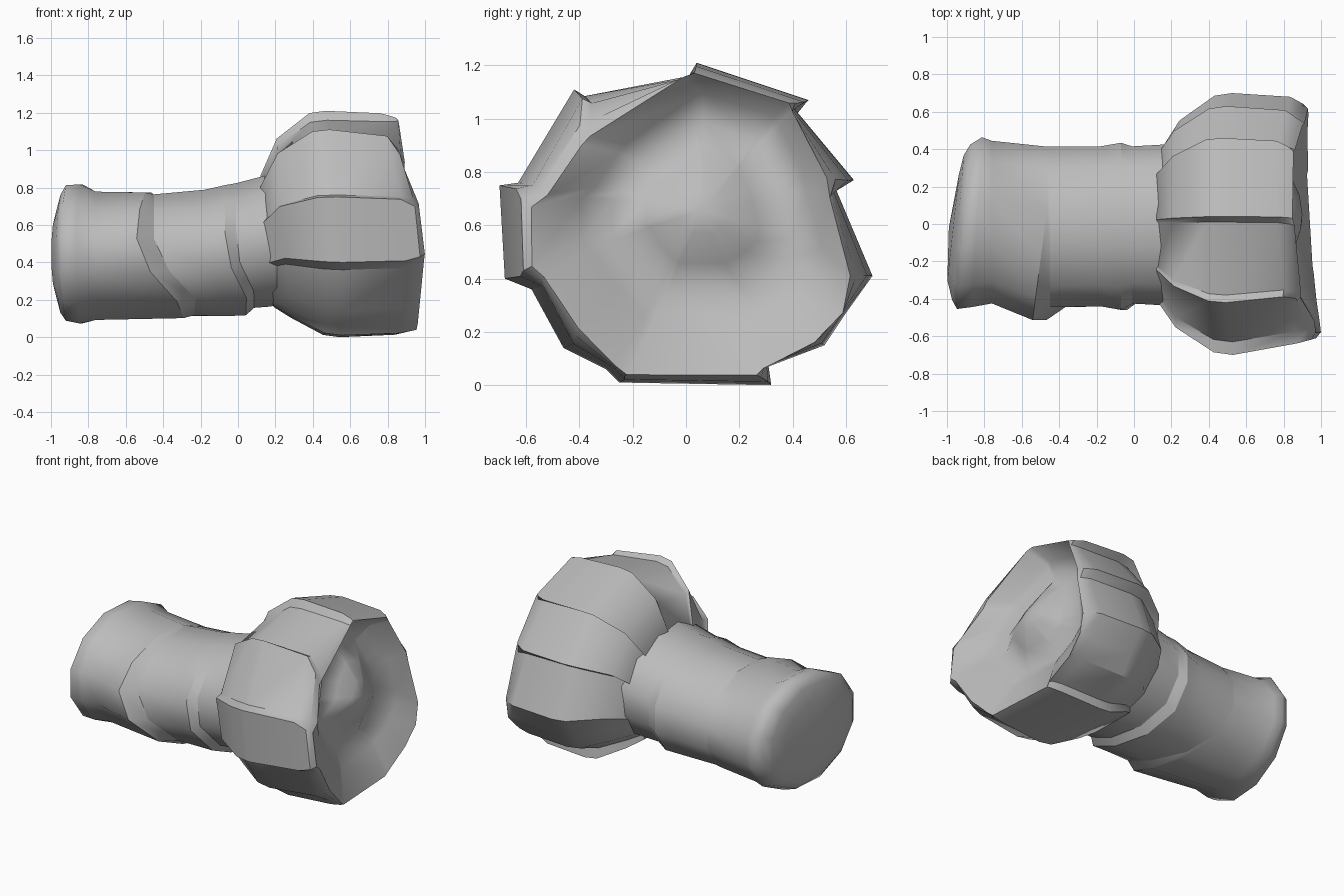
import bpy, bmesh, math

if "Cube" in bpy.data.objects:
    bpy.data.objects.remove(bpy.data.objects["Cube"])

grey = bpy.data.materials.new("mid grey")
grey.diffuse_color = (0.5, 0.5, 0.5, 1)
grey.use_nodes = True
grey.node_tree.nodes["Principled BSDF"].inputs["Base Color"].default_value = grey.diffuse_color


def loft(name, rings, cap_start=None, cap_end=None, angle=34, sharp=()):
    """Skin equal-sized rings of points; caps are fans to a centre point.
    Rings listed in sharp keep a hard edge whatever their angle."""
    bm = bmesh.new()
    loops = [[bm.verts.new(p) for p in r] for r in rings]
    n = len(loops[0])
    for a, b in zip(loops, loops[1:]):
        for i in range(n):
            j = (i + 1) % n
            bm.faces.new((a[i], a[j], b[j], b[i]))
    for loop, centre in ((loops[0], cap_start), (loops[-1], cap_end)):
        if centre:
            c = bm.verts.new(centre)
            for i in range(n):
                bm.faces.new((loop[i], loop[(i + 1) % n], c))
    bmesh.ops.recalc_face_normals(bm, faces=bm.faces)
    for f in bm.faces:
        f.smooth = True
    for e in bm.edges:
        e.smooth = e.calc_face_angle(0) < math.radians(angle)
    for k in sharp:
        for i in range(n):
            e = bm.edges.get((loops[k][i], loops[k][(i + 1) % n]))
            if e.calc_face_angle(0) > 0.2:
                e.smooth = False
    me = bpy.data.meshes.new(name)
    bm.to_mesh(me)
    bm.free()
    ob = bpy.data.objects.new(name, me)
    bpy.context.collection.objects.link(ob)
    me.materials.append(grey)
    return ob


# --- Barrel: oval rings; skew slides the lower front of a ring along x
def oval(x, ylo, yhi, zlo, zhi, skew=0, tilt=0, ymax=1, n=12):
    pts = []
    for i in range(n):
        a = 2 * math.pi * (i + 0.5) / n
        y = (ylo + yhi) / 2 + (yhi - ylo) / 2 * math.cos(a)
        z = (zlo + zhi) / 2 + (zhi - zlo) / 2 * math.sin(a)
        front = min(1, max(0, 0.5 - y * 1.5))
        pts.append((x + tilt * min(y, ymax) + skew * front * max(0, 0.44 - z), y, z))
    return pts


barrel = [
    oval(-0.965, -0.31, 0.28, 0.22, 0.67, tilt=0.11),  # domed end
    oval(-0.94, -0.42, 0.38, 0.12, 0.77, tilt=0.08),
    oval(-0.91, -0.47, 0.44, 0.075, 0.825, tilt=0.08),
    oval(-0.84, -0.46, 0.48, 0.06, 0.83, tilt=0.06),   # flared lip
    oval(-0.76, -0.44, 0.46, 0.08, 0.79),
    oval(-0.475, -0.53, 0.43, 0.09, 0.785, skew=0.8, tilt=0.13, ymax=0.08),  # front band
    oval(-0.45, -0.46, 0.43, 0.105, 0.775, skew=0.95),
    oval(-0.18, -0.455, 0.43, 0.10, 0.80, skew=0.5),
    oval(-0.07, -0.475, 0.45, 0.105, 0.825, skew=0.5),  # second band
    oval(-0.01, -0.44, 0.43, 0.145, 0.835, skew=0.5),
    oval(0.16, -0.45, 0.44, 0.15, 0.88),
    oval(0.30, -0.45, 0.45, 0.17, 0.92),
]
loft("barrel", barrel, (-0.99, -0.02, 0.44), (0.32, 0, 0.55), angle=75,
     sharp=(5, 6, 8, 9))

# --- Head: overlapping plates, outline in y and z with stepped seams
outline = [
    (0.04, 1.21), (0.46, 1.07), (0.405, 1.04), (0.63, 0.77), (0.565, 0.73),
    (0.70, 0.41), (0.60, 0.27), (0.52, 0.15), (0.31, 0.07), (0.32, 0.00),
    (-0.25, 0.01), (-0.30, 0.06), (-0.46, 0.14), (-0.58, 0.36), (-0.68, 0.40),
    (-0.70, 0.75), (-0.63, 0.76), (-0.42, 1.11), (-0.38, 1.085), (0.01, 1.16),
]
# mouth of the cup, point for point with the outline
mouth = [
    (0.03, 1.17), (0.38, 1.06), (0.40, 1.03), (0.52, 0.78), (0.54, 0.70),
    (0.61, 0.41), (0.59, 0.27), (0.48, 0.16), (0.29, 0.06), (0.26, 0.04),
    (-0.22, 0.04), (-0.26, 0.07), (-0.40, 0.22), (-0.53, 0.41), (-0.57, 0.45),
    (-0.57, 0.66), (-0.51, 0.71), (-0.39, 0.88), (-0.36, 0.92), (-0.01, 1.16),
]
CZ = 0.6


def rim_x(y, z):
    return 0.965 - 0.05 * y - 0.19 * max(0, z - 0.6) - 0.08 * max(0, 0.3 - z)


def head_ring(f, s, zc=CZ, mix=0.0, front=1.0):
    """Ring a fraction f of the way to the tilted rim, blended to the mouth."""
    pts = []
    for (y, z), (my, mz) in zip(outline, mouth):
        x0 = 0.12 + 0.1 * max(0, 0.7 - z)
        x = x0 + f * (rim_x(y, z) - x0)
        y, z = y * s * (front if y < 0 else 1), zc + (z - CZ) * s
        pts.append((x, y + (my - y) * mix, z + (mz - z) * mix))
    return pts


def cup_ring(depth, s):
    """Ring inside the cup, below the rim by depth, narrowing to its floor."""
    pts = []
    for y, z in mouth:
        yy, zz = 0.06 + (y - 0.02) * s, 0.66 + (z - 0.6) * s
        pts.append((rim_x(yy, zz) - depth - 0.08 * max(0, zz - 0.7), yy, zz))
    return pts


rim = head_ring(1.0, 0.96, mix=0.9)
head = [
    head_ring(0.0, 0.58, 0.51),
    head_ring(0.12, 0.79, 0.58),
    head_ring(0.36, 0.98),
    head_ring(0.48, 1.0),
    head_ring(0.88, 0.985, mix=0.12, front=0.94),
    head_ring(0.97, 0.97, mix=0.55),
    rim,
]
loft("head_plates", head, cap_start=(0.14, 0, 0.52))

# --- Cup: walls sloping to a soft domed floor
cup = [rim, cup_ring(0.10, 0.76), cup_ring(0.18, 0.57), cup_ring(0.12, 0.36),
       cup_ring(0.07, 0.16)]
loft("cup_lining", cup, cap_end=(0.90, 0.05, 0.66), angle=70)
# normals of the open lining must face the mouth
lining = bpy.data.objects["cup_lining"].data
if sum(p.normal.x * p.area for p in lining.polygons) < 0:
    lining.flip_normals()
